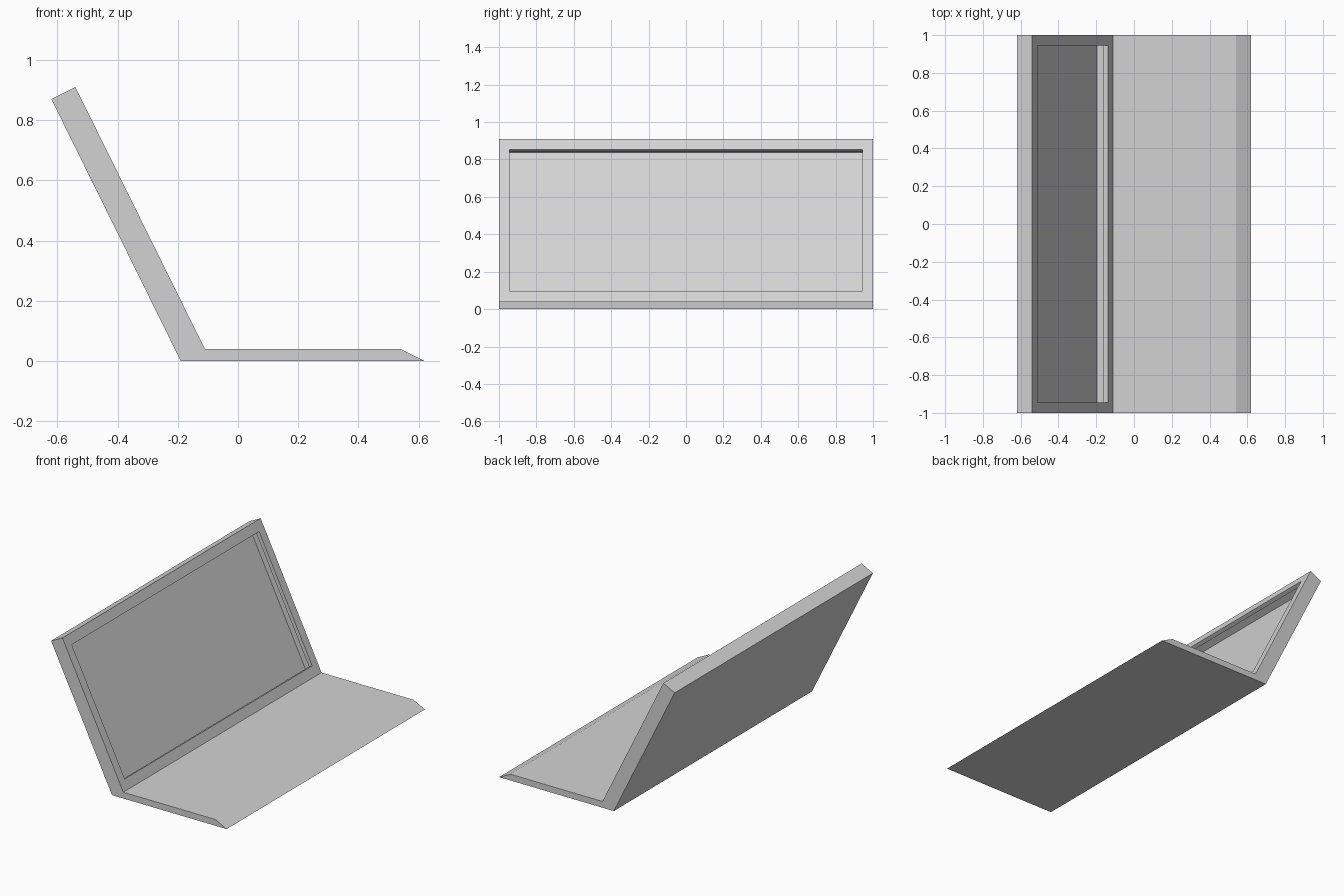
import bpy, bmesh
from mathutils import Vector

cube = bpy.data.objects.get("Cube")
if cube:
    bpy.data.objects.remove(cube, do_unlink=True)

grey = bpy.data.materials.new("light_grey")
grey.use_nodes = True
colour = (0.65, 0.65, 0.65, 1)
grey.diffuse_color = colour
grey.node_tree.nodes["Principled BSDF"].inputs["Base Color"].default_value = colour


def prism(profile):
    """Sweep an x-z outline along the full width in y."""
    bm = bmesh.new()
    cap = bm.faces.new([bm.verts.new((x, -1, z)) for x, z in profile])
    swept = bmesh.ops.extrude_face_region(bm, geom=[cap])["geom"]
    for v in swept:
        if isinstance(v, bmesh.types.BMVert):
            v.co.y = 1
    bmesh.ops.recalc_face_normals(bm, faces=bm.faces)
    return bm


def finish(name, bm):
    mesh = bpy.data.meshes.new(name)
    bm.to_mesh(mesh)
    bm.free()
    mesh.materials.append(grey)
    bpy.context.collection.objects.link(bpy.data.objects.new(name, mesh))


# Flat base with a bevelled free edge
finish("base_panel", prism([(-0.19, 0), (0.62, 0), (0.54, 0.04), (-0.11, 0.04)]))

# Leaning back panel
bm = prism([(-0.19, 0), (-0.11, 0.04), (-0.54, 0.91), (-0.62, 0.87)])
bm.faces.ensure_lookup_table()
face = max(bm.faces, key=lambda f: f.normal.x)

# Recess in the panel: lip edge, lip thickness, undercut, cavity floor
low, high = Vector((-0.11, 0, 0.04)), Vector((-0.54, 0, 0.91))
along = (high - low).normalized()
inward = -face.normal.copy()
for side, end, depth in [(0.055, 0.063, 0), (0.055, 0.063, 0.025),
                         (0.035, 0.043, 0.025), (0.035, 0.043, 0.075)]:
    face = bmesh.ops.extrude_discrete_faces(bm, faces=[face])["faces"][0]
    middle = face.calc_center_median().z
    for v in face.verts:
        corner = low + along * end if v.co.z < middle else high - along * end
        corner = corner + inward * depth
        corner.y = (1 - side) * (1 if v.co.y > 0 else -1)
        v.co = corner
finish("back_panel", bm)
